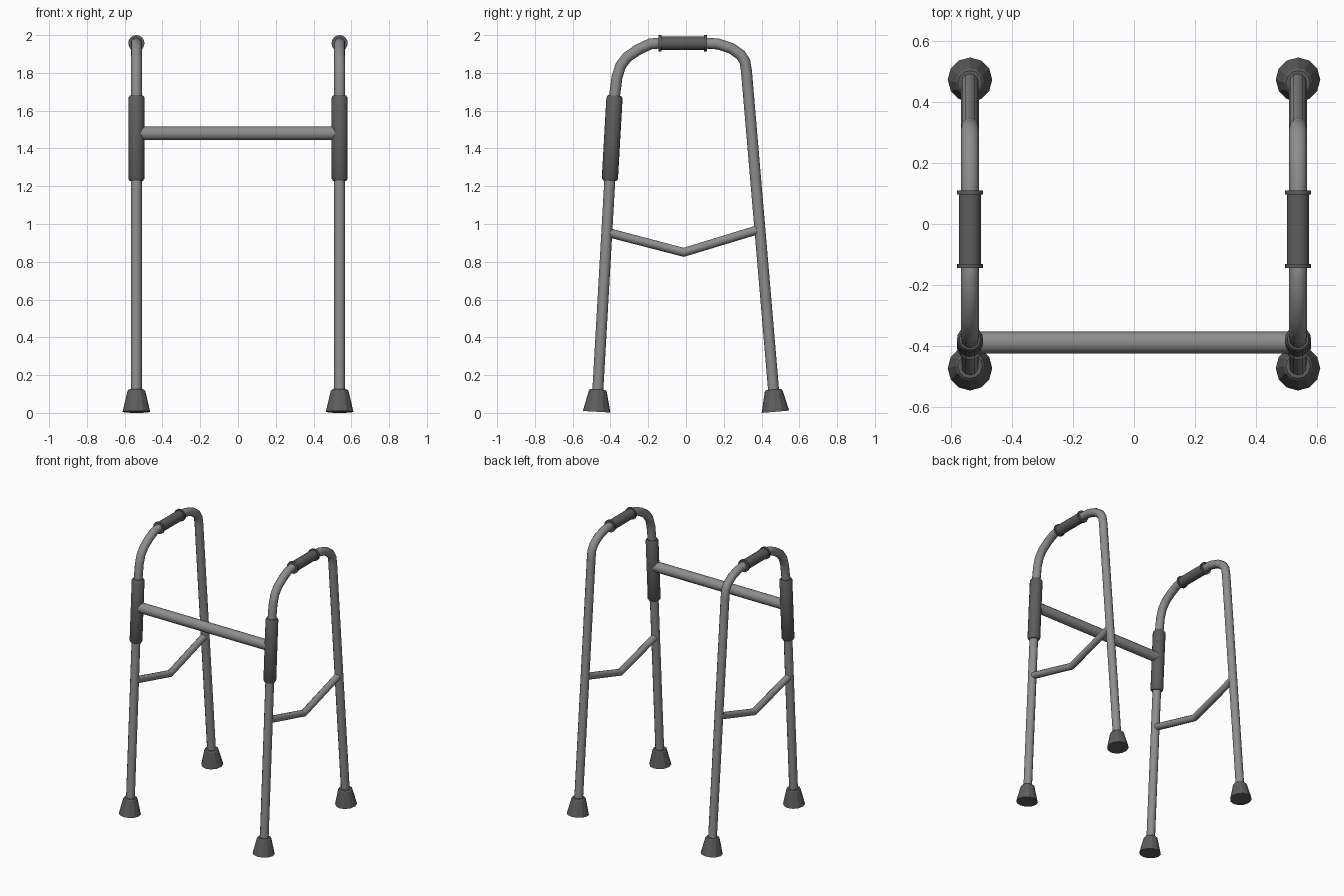
import bpy
import bmesh
import math
from mathutils import Vector

cube = bpy.data.objects.get("Cube")
if cube:
    bpy.data.objects.remove(cube, do_unlink=True)


def material(name, value):
    mat = bpy.data.materials.new(name)
    mat.use_nodes = True
    colour = (value, value, value, 1)
    mat.diffuse_color = colour
    mat.node_tree.nodes["Principled BSDF"].inputs["Base Color"].default_value = colour
    return mat


METAL = material("grey metal", 0.27)
RUBBER = material("dark grey rubber", 0.11)


def add_object(name, mesh, mat, smooth=True):
    obj = bpy.data.objects.new(name, mesh)
    bpy.context.collection.objects.link(obj)
    mesh.materials.clear()
    mesh.materials.append(mat)
    if smooth:
        bpy.ops.object.select_all(action="DESELECT")
        obj.select_set(True)
        bpy.context.view_layer.objects.active = obj
        bpy.ops.object.shade_smooth_by_angle(angle=math.radians(35))
    return obj


def tube(name, points, radius):
    """Round tube swept along a path of points."""
    curve = bpy.data.curves.new(name, "CURVE")
    curve.dimensions = "3D"
    curve.bevel_depth = radius
    curve.bevel_resolution = 4
    curve.use_fill_caps = True
    spline = curve.splines.new("POLY")
    spline.points.add(len(points) - 1)
    for p, co in zip(spline.points, points):
        p.co = (*co, 1)
    temp = bpy.data.objects.new("temp", curve)
    mesh = bpy.data.meshes.new_from_object(temp)
    mesh.name = name
    bpy.data.objects.remove(temp)
    return add_object(name, mesh, METAL)


def lathe(name, start, direction, profile, sides=12, smooth=True):
    """Turned solid: (distance, radius) rings along an axis."""
    bm = bmesh.new()
    rot = Vector(direction).to_track_quat("Z", "Y")
    rings = []
    for dist, rad in profile:
        ring = []
        for i in range(sides):
            a = math.tau * i / sides
            local = Vector((rad * math.cos(a), rad * math.sin(a), dist))
            ring.append(bm.verts.new(Vector(start) + rot @ local))
        rings.append(ring)
    for low, high in zip(rings, rings[1:]):
        for i in range(sides):
            j = (i + 1) % sides
            bm.faces.new((low[i], low[j], high[j], high[i]))
    bm.faces.new(rings[0][::-1])
    bm.faces.new(rings[-1])
    mesh = bpy.data.meshes.new(name)
    bm.to_mesh(mesh)
    bm.free()
    return add_object(name, mesh, RUBBER, smooth)


# Side frame centreline as (y, z), from front foot over the top to back foot
FRAME = [(-0.473, 0.01), (-0.378, 1.68), (-0.365, 1.78), (-0.345, 1.84),
         (-0.31, 1.885), (-0.25, 1.925), (-0.19, 1.953), (-0.15, 1.957),
         (0.11, 1.957), (0.17, 1.953), (0.24, 1.93), (0.29, 1.895),
         (0.312, 1.86), (0.32, 1.81), (0.473, 0.01)]
BRACE = [(-0.414, 0.955), (-0.012, 0.85), (0.388, 0.972)]

# Turned profiles
FOOT = [(0, 0.073), (0.111, 0.047), (0.118, 0.04)]
SLEEVE = [(0, 0.035), (0.012, 0.043), (0.44, 0.043), (0.452, 0.035)]
GRIP = [(0, 0.043), (0.014, 0.043), (0.014, 0.036),
        (0.241, 0.036), (0.241, 0.043), (0.255, 0.043)]

X = 0.538
for side, x in (("left", X), ("right", -X)):
    def place(path):
        return [Vector((x, y, z)) for y, z in path]

    # Bent tube frame and V-shaped lower brace
    path = place(FRAME)
    tube(side + "_frame", path, 0.029)
    tube(side + "_brace", place(BRACE), 0.024)

    # Rubber feet follow the lean of their legs
    front_axis = (path[1] - path[0]).normalized()
    back_axis = (path[-2] - path[-1]).normalized()
    for end, axis, base in (("front", front_axis, path[0]),
                            ("back", back_axis, path[-1])):
        lathe(f"{side}_{end}_foot", base - axis * 0.004, axis, FOOT, smooth=False)

    # Sleeve on the front leg, and hand grip with end rims
    lathe(side + "_sleeve", path[1] - front_axis * 0.452, front_axis, SLEEVE, 16)
    lathe(side + "_grip", (x, -0.145, 1.957), (0, 1, 0), GRIP, 16)

# Crossbar joining the two front sleeves
tube("crossbar", [(-X, -0.389, 1.48), (X, -0.389, 1.48)], 0.036)
